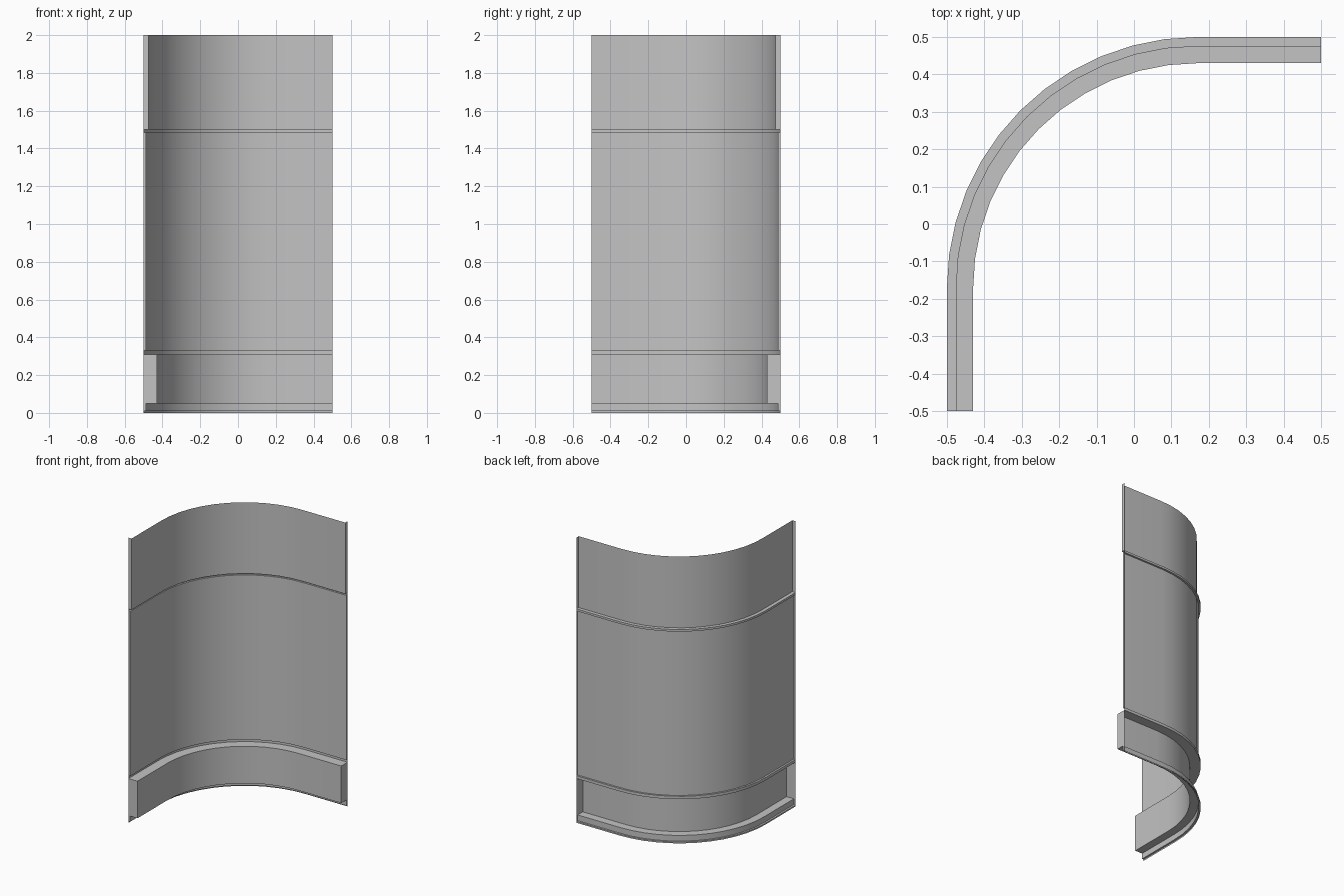
import bpy, bmesh, math

cube = bpy.data.objects.get("Cube")
if cube:
    bpy.data.objects.remove(cube)

HALF = 0.5        # half the plan size
RADIUS = 0.67     # outer bend radius
STEPS = 12        # facets around the bend

grey = bpy.data.materials.new("plain grey")
grey.use_nodes = True
colour = (0.55, 0.55, 0.55, 1)
grey.diffuse_color = colour
grey.node_tree.nodes["Principled BSDF"].inputs["Base Color"].default_value = colour


def plan_path(depth):
    """Plan line of the bent wall, set in from the outer face by depth."""
    c = RADIUS - HALF
    r = RADIUS - depth
    pts = [(-HALF + depth, -HALF)]
    for i in range(STEPS + 1):
        a = math.pi - math.pi / 2 * i / STEPS
        pts.append((c + r * math.cos(a), -c + r * math.sin(a)))
    pts.append((HALF, HALF - depth))
    return pts


def finish(name, bm):
    mesh = bpy.data.meshes.new(name)
    bm.to_mesh(mesh)
    bm.free()
    mesh.materials.append(grey)
    mesh.shade_smooth()
    mesh.set_sharp_from_angle(angle=math.radians(30))
    obj = bpy.data.objects.new(name, mesh)
    bpy.context.collection.objects.link(obj)


def sweep(name, profile):
    """Sheet made by running a (depth, height) profile along the plan."""
    bm = bmesh.new()
    rows = [[bm.verts.new((x, y, z)) for x, y in plan_path(d)] for d, z in profile]
    for top, low in zip(rows, rows[1:]):
        for i in range(len(top) - 1):
            bm.faces.new((top[i], top[i + 1], low[i + 1], low[i]))
    finish(name, bm)


def end_plates(name, profile, end):
    """Plates closing one end between the outer face and the sheet."""
    bm = bmesh.new()
    for (d1, z1), (d0, z0) in zip(profile, profile[1:]):
        if z1 - z0 < 0.001 or d1 + d0 < 0.001:
            continue
        corners = [(0, z1), (0, z0), (d0, z0), (d1, z1)]
        if end == -1:
            corners.reverse()
        bm.faces.new([bm.verts.new((*plan_path(d)[end], z)) for d, z in corners])
    finish(name, bm)


# Wall sections from top to bottom, as (depth, height)
sections = {
    "upper_wall": [(0.025, 2), (0.025, 1.5)],
    "upper_ridge": [(0.025, 1.5), (0, 1.5), (0, 1.485), (0.013, 1.485)],
    "middle_wall": [(0.013, 1.485), (0.013, 0.33)],
    "lower_ridge": [(0.013, 0.33), (0, 0.33), (0, 0.31), (0.07, 0.31)],
    "recessed_band": [(0.07, 0.31), (0.07, 0.05)],
    "base_strip": [(0.07, 0.05), (0.013, 0.05), (0.013, 0.01), (0, 0.01), (0, 0)],
}
for name, profile in sections.items():
    sweep(name, profile)

# End plates on both cut ends
full = [p for profile in sections.values() for p in profile]
end_plates("front_end_plate", full, 0)
end_plates("left_end_plate", full, -1)
